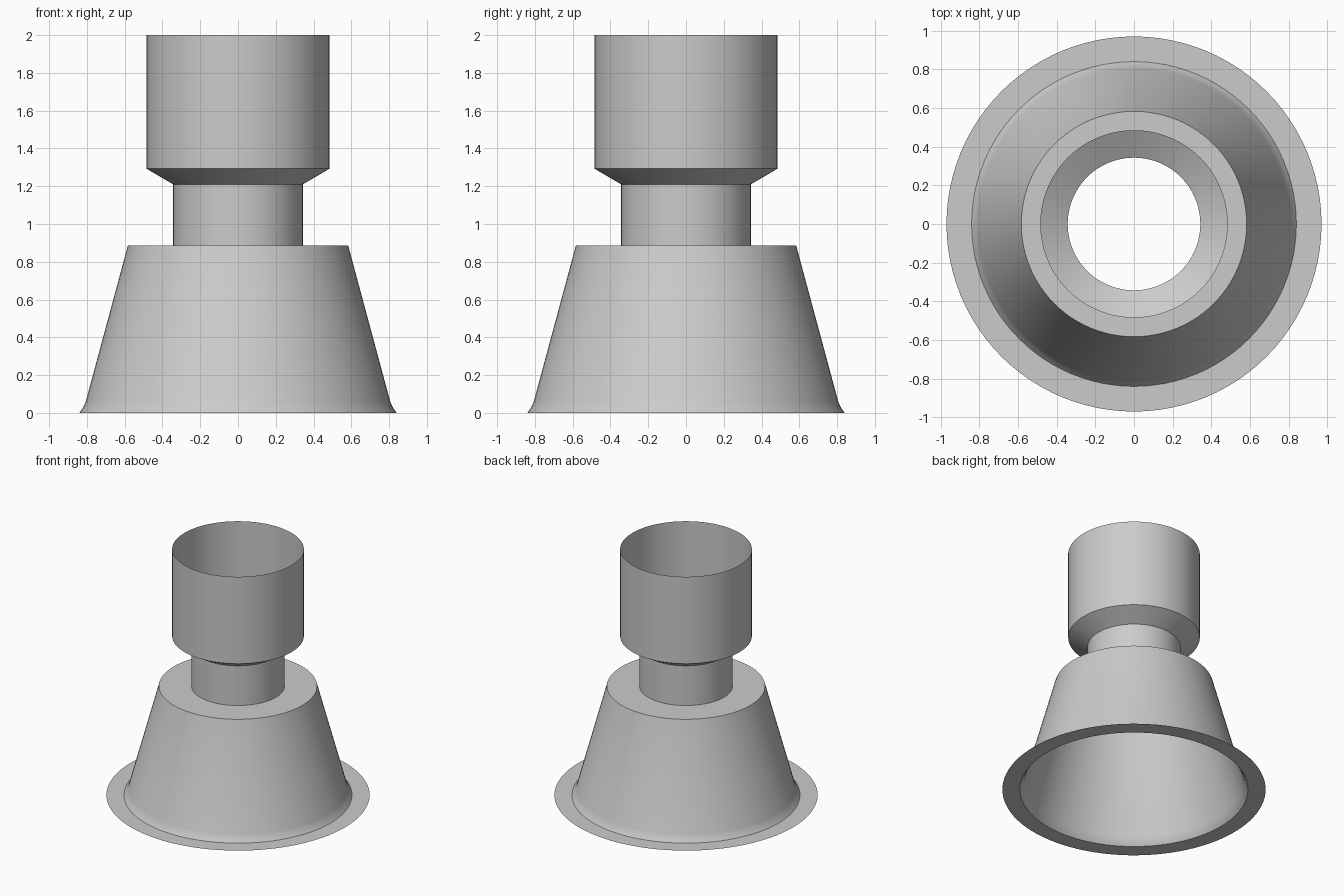
import bpy
import bmesh
import math
from mathutils import Vector

cube = bpy.data.objects.get("Cube")
if cube:
    bpy.data.objects.remove(cube)

SEGMENTS = 96

# Single plain grey
grey = bpy.data.materials.new("plain grey")
color = (0.6, 0.6, 0.6, 1)
grey.use_nodes = True
grey.diffuse_color = color
grey.node_tree.nodes["Principled BSDF"].inputs["Base Color"].default_value = color


def lathe(name, profile):
    """Spin an open (radius, height) profile around z into a thin shell."""
    bm = bmesh.new()
    verts = [bm.verts.new((r, 0, z)) for r, z in profile]
    edges = [bm.edges.new(pair) for pair in zip(verts, verts[1:])]
    bmesh.ops.spin(bm, geom=verts + edges, cent=(0, 0, 0), axis=(0, 0, 1),
                   angle=math.tau, steps=SEGMENTS, use_duplicate=False)
    bmesh.ops.remove_doubles(bm, verts=bm.verts, dist=0.0001)
    # Outer side faces outward, level faces look up
    bm.normal_update()
    for face in bm.faces:
        c = face.calc_center_median()
        outward = Vector((c.x, c.y, 0)).normalized()
        out = face.normal.dot(outward)
        if out < -0.01 or (abs(out) <= 0.01 and face.normal.z < 0):
            face.normal_flip()
    mesh = bpy.data.meshes.new(name)
    bm.to_mesh(mesh)
    bm.free()
    mesh.materials.append(grey)
    obj = bpy.data.objects.new(name, mesh)
    bpy.context.collection.objects.link(obj)
    bpy.ops.object.select_all(action="DESELECT")
    obj.select_set(True)
    bpy.context.view_layer.objects.active = obj
    bpy.ops.object.shade_smooth_by_angle(angle=math.radians(30))


# Flat ring at the foot
lathe("base_flange", [(0.97, 0), (0.84, 0)])
# Hollow tapered skirt with a small flare and a level shoulder
lathe("skirt", [(0.84, 0), (0.822, 0.025), (0.806, 0.06),
                (0.583, 0.887), (0.343, 0.887)])
# Open neck, funnel and cup
lathe("neck_and_cup", [(0.343, 0.887), (0.343, 1.21),
                       (0.485, 1.293), (0.485, 2)])
